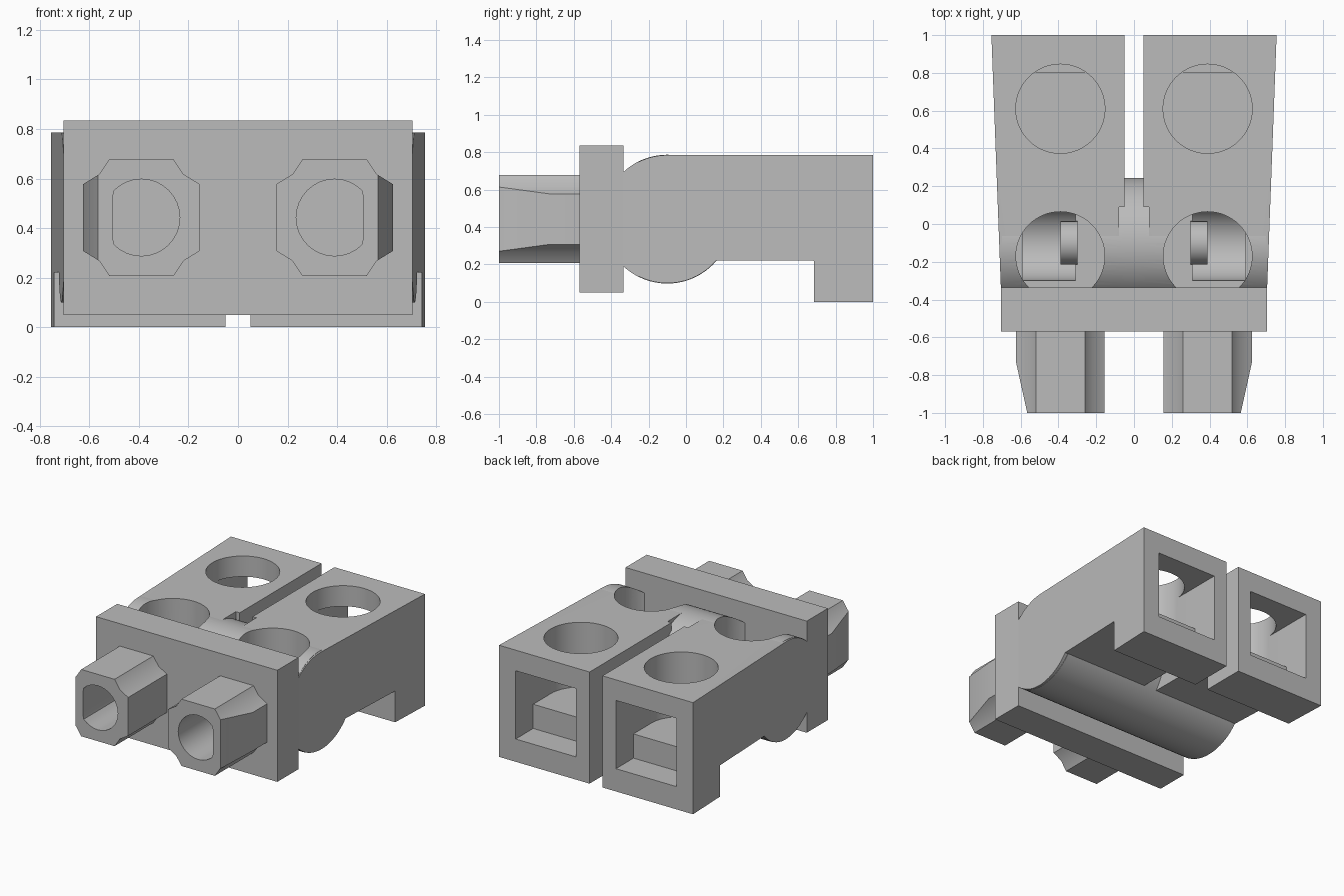
import bpy, bmesh, math
from mathutils import Vector

if "Cube" in bpy.data.objects:
    bpy.data.objects.remove(bpy.data.objects["Cube"], do_unlink=True)

grey = bpy.data.materials.new("plain_grey")
grey.use_nodes = True
colour = (0.5, 0.5, 0.5, 1)
grey.diffuse_color = colour
grey.node_tree.nodes["Principled BSDF"].inputs["Base Color"].default_value = colour

PEG_X, AXIS_Y, AXIS_Z = 0.39, -0.1, 0.4425
HOLE_R = 0.235


def prism(name, outline, axis, low, high):
    """Extrude a 2D outline along x, y or z; low and high may depend on the point."""
    def place(p, end):
        d = end(p) if callable(end) else end
        u, v = p
        return Vector({"x": (d, u, v), "y": (u, d, v), "z": (u, v, d)}[axis])
    bm = bmesh.new()
    a = [bm.verts.new(place(p, low)) for p in outline]
    b = [bm.verts.new(place(p, high)) for p in outline]
    bm.faces.new(a)
    bm.faces.new(b)
    for i in range(len(a)):
        j = (i + 1) % len(a)
        bm.faces.new((a[i], a[j], b[j], b[i]))
    bmesh.ops.recalc_face_normals(bm, faces=bm.faces)
    mesh = bpy.data.meshes.new(name)
    bm.to_mesh(mesh)
    bm.free()
    mesh.materials.append(grey)
    obj = bpy.data.objects.new(name, mesh)
    bpy.context.collection.objects.link(obj)
    return obj


def box(name, x, y, z):
    return prism(name, [(x[0], y[0]), (x[1], y[0]), (x[1], y[1]), (x[0], y[1])], "z", *z)


def circle(u, v, r, n=64):
    return [(u + r * math.cos(2 * math.pi * i / n), v + r * math.sin(2 * math.pi * i / n))
            for i in range(n)]


def finish(obj, cutters=(), mirror=True):
    """Cut, mirror to the other side, and shade."""
    bpy.ops.object.select_all(action="DESELECT")
    bpy.context.view_layer.objects.active = obj
    obj.select_set(True)
    for cutter in cutters:
        mod = obj.modifiers.new("cut", "BOOLEAN")
        mod.operation, mod.solver, mod.object = "DIFFERENCE", "EXACT", cutter
        bpy.ops.object.modifier_apply(modifier=mod.name)
    if mirror:
        mod = obj.modifiers.new("mirror", "MIRROR")
        mod.use_bisect_axis[0] = True
        bpy.ops.object.modifier_apply(modifier=mod.name)
    bpy.ops.object.shade_smooth_by_angle(angle=math.radians(25))


# Cutters
socket_x = (PEG_X - HOLE_R, PEG_X + HOLE_R)
front_hole = prism("front_hole_cutter", circle(PEG_X, -0.17, HOLE_R), "z", AXIS_Z, 0.95)
pin_pocket = prism("pin_pocket_cutter", circle(AXIS_Y, AXIS_Z, 0.2), "x", 0.31, 0.59)
rear_hole = prism("rear_hole_cutter", circle(PEG_X, 0.61, HOLE_R + 0.001), "z", 0.33, 0.95)
socket_mouth = box("socket_mouth_cutter", socket_x, (0.805, 1.1), (0.16, 0.64))
socket_slot = box("socket_slot_cutter", socket_x, (0.61, 1.1), (0.33, 0.64))
hinge_relief = box("hinge_relief_cutter", (0, 0.08), (-0.6, 0.09), (-0.1, 0.95))
peg_taper = prism("peg_taper_cutter", [(0.552, -1.06), (0.647, -0.63), (0.8, -0.63), (0.8, -1.06)],
                  "z", 0, 1)
bore_outline = [(min(u, 0.505), v) for u, v in circle(PEG_X, AXIS_Z, 0.155, 32)]
peg_bore = prism("peg_bore_cutter", bore_outline, "y", -1.1, -0.6)
cutters = [front_hole, pin_pocket, rear_hole, socket_mouth, socket_slot, hinge_relief,
           peg_taper, peg_bore]

# Arms: rounded at the hinge, hooked at the back, flaring outward
ARM_R = 0.3425
start, stop = math.radians(90), math.radians(320)
nose = [(AXIS_Y + ARM_R * math.cos(start + (stop - start) * i / 40),
         AXIS_Z + ARM_R * math.sin(start + (stop - start) * i / 40)) for i in range(41)]
side = nose + [(0.685, 0.22), (0.685, 0), (1, 0), (1, 0.785)]
arms = prism("arms", side, "x", 0.05, lambda p: 0.755 - 0.0375 * (1 - p[0]))
finish(arms, [hinge_relief, rear_hole, socket_mouth, socket_slot, front_hole, pin_pocket])

# Hinge barrel running across both arms
barrel = prism("hinge_barrel", circle(AXIS_Y, AXIS_Z, 0.3445, 72), "x", -0.1, 0.7)
finish(barrel, [front_hole, pin_pocket])

# Short pins inside the front holes
pins = prism("hinge_pins", circle(AXIS_Y, AXIS_Z, 0.115, 40), "x", 0.3, 0.39)
finish(pins)

# Front plate
plate = box("front_plate", (-0.705, 0.705), (-0.57, -0.335), (0.05, 0.835))
finish(plate, [peg_bore], mirror=False)

# Pegs: square with scooped corners, bored, tapered on the outer side
corner = [(0.235, 0.135), (0.17, 0.175), (0.13, 0.235)]
section = []
for sx, sz, pts in ((1, 1, corner), (-1, 1, corner[::-1]),
                    (-1, -1, corner), (1, -1, corner[::-1])):
    section += [(PEG_X + sx * u, AXIS_Z + sz * v) for u, v in pts]
pegs = prism("pegs", section, "y", -1, -0.56)
finish(pegs, [peg_taper, peg_bore])

for cutter in cutters:
    bpy.data.objects.remove(cutter, do_unlink=True)
